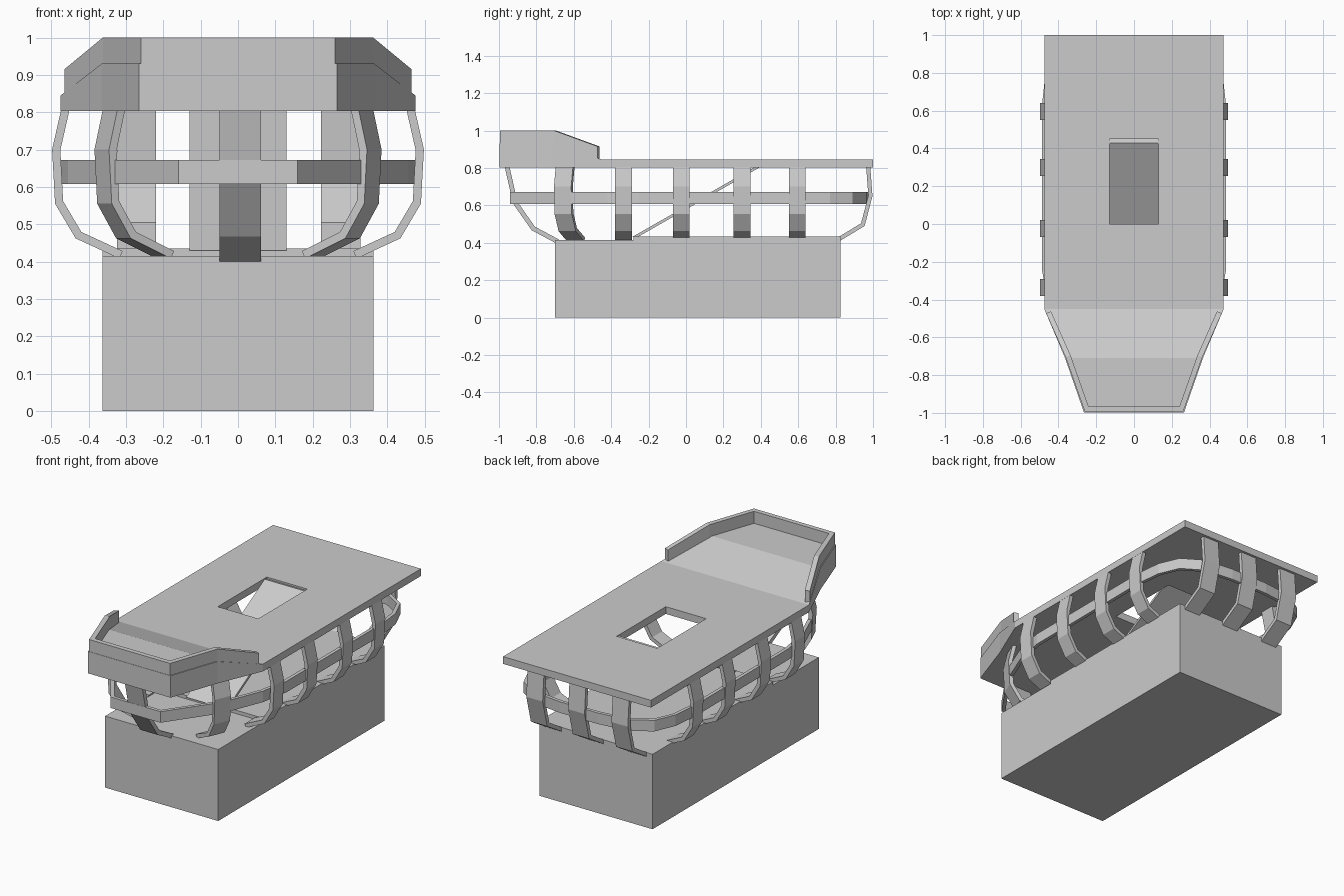
import bpy, bmesh
from math import cos, sin, radians
from mathutils import Vector

if "Cube" in bpy.data.objects:
    bpy.data.objects.remove(bpy.data.objects["Cube"])


def add_object(name, bm):
    bmesh.ops.recalc_face_normals(bm, faces=bm.faces)
    me = bpy.data.meshes.new(name)
    bm.to_mesh(me)
    bm.free()
    ob = bpy.data.objects.new(name, me)
    bpy.context.collection.objects.link(ob)
    return ob


def prism(name, pts, offset):
    """Extrude a closed 3D polygon along an offset."""
    bm = bmesh.new()
    face = bm.faces.new([bm.verts.new(p) for p in pts])
    ext = bmesh.ops.extrude_face_region(bm, geom=[face], use_keep_orig=True)
    moved = [g for g in ext["geom"] if isinstance(g, bmesh.types.BMVert)]
    bmesh.ops.translate(bm, vec=Vector(offset), verts=moved)
    return add_object(name, bm)


def inset_path(path, t):
    """Offset an open 2D path to its left by t with mitred corners."""
    path = [Vector(p) for p in path]
    dirs = [(b - a).normalized() for a, b in zip(path, path[1:])]
    norms = [Vector((-d.y, d.x)) for d in dirs]
    out = []
    for i, p in enumerate(path):
        a, b = norms[max(i - 1, 0)], norms[min(i, len(norms) - 1)]
        m = (a + b).normalized()
        out.append(p + m * (t / m.dot(a)))
    return out


def strip(name, path, t, lows, highs):
    """Wall following a plan path, with its own bottom and top heights."""
    inner = inset_path(path, t)
    bm = bmesh.new()
    rings = []
    for p, q, lo, hi in zip(path, inner, lows, highs):
        rings.append([bm.verts.new(c) for c in
                      ((*p, lo), (*p, hi), (*q, hi), (*q, lo))])
    for a, b in zip(rings, rings[1:]):
        for k in range(4):
            bm.faces.new((a[k], b[k], b[(k + 1) % 4], a[(k + 1) % 4]))
    bm.faces.new(rings[0])
    bm.faces.new(rings[-1])
    return add_object(name, bm)


def rib(name, origin, angle, profile, width, t=0.022):
    """Curved rib: profile of (outward, z) points facing a plan angle."""
    n = Vector((cos(radians(angle)), sin(radians(angle)), 0))
    s = Vector((-n.y, n.x, 0))
    loop = [Vector(p) for p in profile] + inset_path(profile, -t)[::-1]
    base = Vector((*origin, 0)) - s * width / 2
    return prism(name, [base + n * p.x + Vector((0, 0, p.y)) for p in loop], s * width)


# Base block with a slightly lower front step
side = [(-0.70, 0), (0.825, 0), (0.825, 0.435), (-0.28, 0.435), (-0.28, 0.415), (-0.70, 0.415)]
prism("base_block", [(-0.363, y, z) for y, z in side], (0.726, 0, 0))

# Main deck with hatch opening, built as a frame
X, H, Z0, Z1 = 0.475, 0.13, 0.803, 0.845
bm = bmesh.new()
xs, ys = (-X, -H, H, X), (-0.45, 0.0, 0.45, 1.0)
grid = [[bm.verts.new((x, y, Z0)) for y in ys] for x in xs]
faces = [bm.faces.new((grid[i][j], grid[i + 1][j], grid[i + 1][j + 1], grid[i][j + 1]))
         for i in range(3) for j in range(3) if (i, j) != (1, 1)]
ext = bmesh.ops.extrude_face_region(bm, geom=faces, use_keep_orig=True)
bmesh.ops.translate(bm, vec=(0, 0, Z1 - Z0),
                    verts=[g for g in ext["geom"] if isinstance(g, bmesh.types.BMVert)])
add_object("main_deck", bm)

# Raised bow deck: cross sections from the step to the tip
bm = bmesh.new()
sections = [(X, -0.45, 0.845), (0.365, -0.71, 0.93), (0.265, -0.997, 0.93)]
rings = [[bm.verts.new(c) for c in ((-x, y, Z0), (x, y, Z0), (x, y, z), (-x, y, z))]
         for x, y, z in sections]
for a, b in zip(rings, rings[1:]):
    for k in range(4):
        bm.faces.new((a[k], b[k], b[(k + 1) % 4], a[(k + 1) % 4]))
bm.faces.new(rings[0])
bm.faces.new(rings[-1])
add_object("bow_deck", bm)

# Low wall around the bow
plan = [(-0.465, -0.473), (-0.362, -0.705), (-0.26, -0.995),
        (0.26, -0.995), (0.362, -0.705), (0.465, -0.473)]
strip("bow_wall", plan, 0.028, (0.84, 0.92, 0.92, 0.92, 0.92, 0.84),
      (0.915, 1, 1, 1, 1, 0.915))

# Ramp from the base up to the hatch
ramp = [(-0.29, 0.43), (-0.26, 0.43), (0.45, 0.835), (0.43, 0.84)]
prism("ramp", [(-H, y, z) for y, z in ramp], (2 * H, 0, 0))

# Side and bow-quarter ribs, mirrored
hull = [(-0.025, 0.81), (0, 0.70), (-0.008, 0.555), (-0.063, 0.462), (-0.18, 0.408)]
for sgn, label in ((1, "right"), (-1, "left")):
    for i, y in enumerate((-0.335, -0.025, 0.30, 0.595)):
        rib(f"side_rib_{label}_{i + 1}", (0.498 * sgn, y), 0 if sgn > 0 else 180, hull, 0.09)
    rib(f"bow_rib_{label}", (0.365 * sgn, -0.66), -23 if sgn > 0 else 203, hull, 0.1)

# Centre bow rib
rib("bow_rib_center", (0.006, 0), -90,
    [(0.97, 0.81), (0.925, 0.61), (0.825, 0.467), (0.69, 0.395)], 0.112, 0.025)

# Stern ribs
stern = [(0.985, 0.81), (0.997, 0.65), (0.955, 0.49), (0.81, 0.402)]
for i, x in enumerate((-0.272, 0.006, 0.275)):
    rib(f"stern_rib_{i + 1}", (x, 0), 90, stern, 0.105)

# Belt running all the way round the hull
half = [(0.16, -0.94), (0.36, -0.655), (0.455, -0.42), (0.486, -0.25), (0.488, 0.62),
        (0.472, 0.77), (0.42, 0.89), (0.30, 0.965), (0.12, 0.985)]
belt = half + [(-x, y) for x, y in reversed(half)]
belt = [(0, -0.94)] + belt + [(0, -0.94)]
strip("belt", belt, 0.02, [0.608] * len(belt), [0.672] * len(belt))
